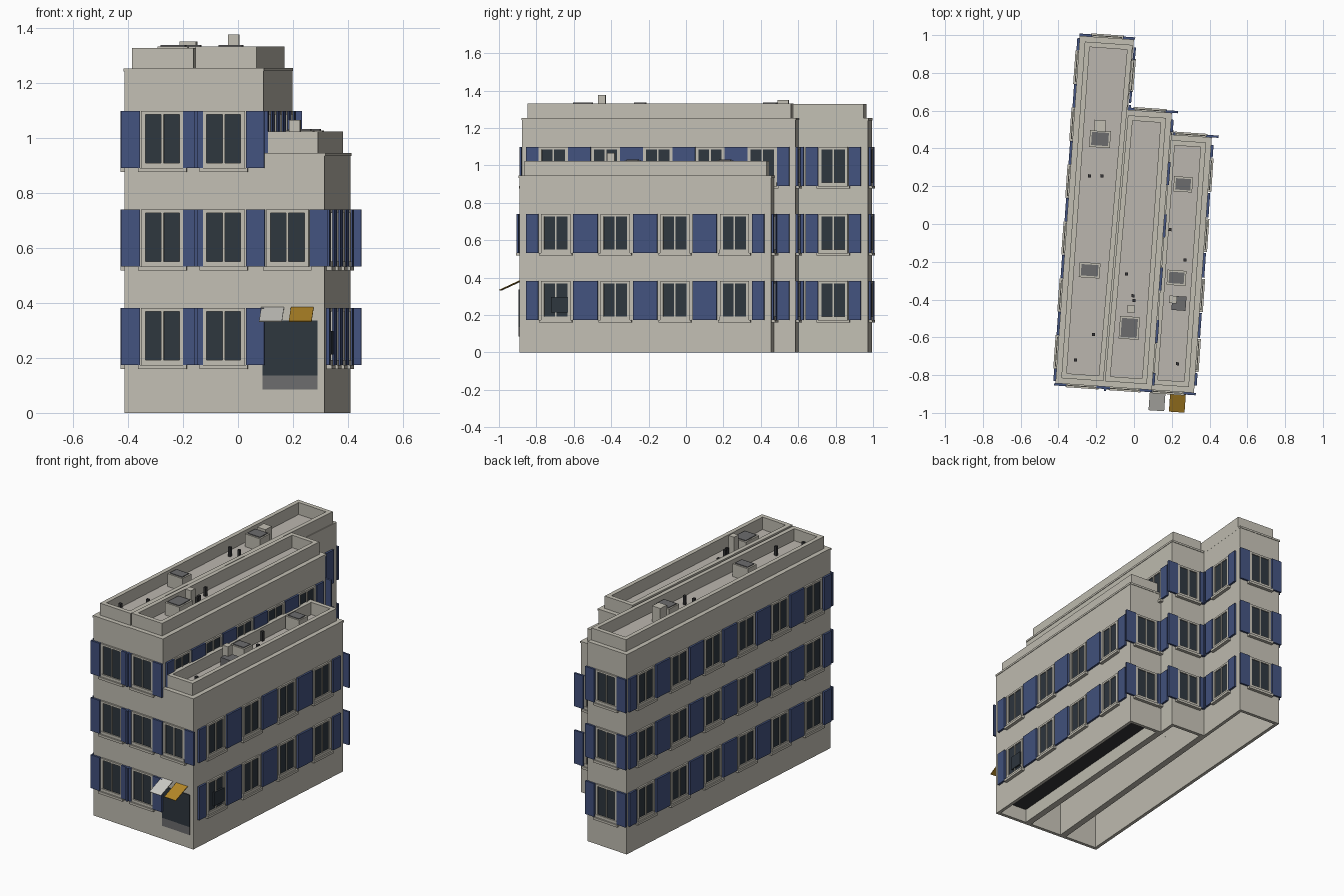
import bpy, bmesh, math
from mathutils import Matrix, Vector

cube = bpy.data.objects.get("Cube")
if cube:
    bpy.data.objects.remove(cube)

TURN = math.radians(-4)      # whole building is turned slightly


def material(name, r, g, b):
    m = bpy.data.materials.new(name)
    m.use_nodes = True
    m.diffuse_color = (r, g, b, 1)
    bsdf = next(n for n in m.node_tree.nodes if n.type == 'BSDF_PRINCIPLED')
    bsdf.inputs["Base Color"].default_value = (r, g, b, 1)
    return m


WALL = material("cream_plaster", .54, .52, .45)
ROOF = material("pale_roof", .50, .47, .43)
BLUE = material("blue_shutter", .055, .085, .21)
GLASS = material("dark_glass", .027, .037, .048)
GREY = material("mid_grey", .15, .15, .155)
DARK = material("dark_metal", .035, .035, .038)
PALE = material("pale_awning", .6, .59, .55)
OCHRE = material("ochre_awning", .45, .24, .02)

parts = {}                   # part name -> (bmesh, material)


def finish(name, bm, mats):
    bmesh.ops.recalc_face_normals(bm, faces=bm.faces)
    me = bpy.data.meshes.new(name)
    bm.to_mesh(me)
    bm.free()
    for m in mats:
        me.materials.append(m)
    ob = bpy.data.objects.new(name, me)
    ob.rotation_euler.z = TURN
    bpy.context.collection.objects.link(ob)


def box(part, mat, centre, size, frame=Matrix()):
    """Add a box to a named part."""
    bm = parts.setdefault(part, (bmesh.new(), mat))[0]
    m = frame @ Matrix.Translation(centre) @ Matrix.Diagonal((*size, 1))
    bmesh.ops.create_cube(bm, size=1, matrix=m)


def inset(poly, dists):
    """Offset each edge of a counter-clockwise outline inwards."""
    lines = []
    for i, p in enumerate(poly):
        d = (poly[(i + 1) % len(poly)] - p).normalized()
        lines.append((p + Vector((-d.y, d.x)) * dists[i], d))
    out = []
    for i in range(len(poly)):
        (p, d), (q, e) = lines[i - 1], lines[i]
        t = (q - p).cross(e) / d.cross(e)
        out.append(p + d * t)
    return out


def block(name, poly, top, rise, shared):
    """Hollow house with a lip, a set-back parapet and a sunken roof."""
    rings = [(.02, 0, top - .03), (.02, 0, 0), (0, 0, 0), (0, 0, top - .012),
             (-.003, 0, top - .012), (-.003, 0, top), (.026, 0, top),
             (.026, 0, top + rise), (.026, .027, top + rise), (.026, .027, top)]
    bm = bmesh.new()
    prev = None
    for a, b, z in rings:
        dists = [a * (.15 if i in shared and a != .02 else 1) + b for i in range(4)]
        ring = [bm.verts.new((p.x, p.y, z)) for p in inset(poly, dists)]
        if prev:
            for i in range(4):
                j = (i + 1) % 4
                bm.faces.new((prev[i], prev[j], ring[j], ring[i]))
        else:
            bm.faces.new(ring)
        prev = ring
    bm.faces.new(prev).material_index = 1
    finish(name, bm, [WALL, ROOF])


def wall_frame(a, b):
    """x runs along the wall, -y points out of it."""
    d = (b - a).normalized()
    return Matrix(((d.x, -d.y, 0, a.x), (d.y, d.x, 0, a.y),
                   (0, 0, 1, 0), (0, 0, 0, 1)))


def window(frame, t, z, reach):
    """Window centred at t, with shutters whose foot is at height z."""
    for s in (-1, 1):
        box("shutters", BLUE, (t + s * reach, -.009, z + .104), (.066, .012, .208), frame)
        box("window_glass", GLASS, (t + s * .033, -.001, z + .107), (.058, .006, .18), frame)
        box("window_frames", WALL, (t + s * .07, -.004, z + .107), (.016, .012, .2), frame)
    box("window_frames", WALL, (t, -.004, z + .107), (.009, .012, .18), frame)
    box("window_frames", WALL, (t, -.004, z + .201), (.15, .012, .012), frame)
    box("window_frames", WALL, (t, -.005, z + .009), (.156, .014, .018), frame)
    box("window_sills", WALL, (t, -.009, z - .007), (.176, .022, .015), frame)


def outline(*pts):
    return [Vector(p) for p in pts]


# Three adjoining houses: front left, front right, back right, back left
left = outline((-.353, -.867), (-.1, -.867), (-.069, .971), (-.353, .971))
middle = outline((-.1, -.867), (.153, -.867), (.156, .598), (-.0755, .598))
right = outline((.153, -.867), (.376, -.867), (.376, .483), (.1555, .483))
block("left_house", left, 1.252, .075, (1,))
block("middle_house", middle, 1.254, .078, (3,))
block("right_house", right, .945, .077, (3,))

# Windows: per wall, the first position, spacing, count, shutter reach
walls = [
    (left, 0, .139, 0, 1, .115), (left, 1, .122, .306, 6, .115),
    (left, 2, .141, 0, 1, .115), (left, 3, .165, .302, 6, .122),
    (middle, 0, .109, 0, 1, .115), (middle, 1, .167, .28, 5, .112),
    (middle, 2, .113, 0, 1, .115),
    (right, 0, .088, 0, 1, .115), (right, 1, .196, .319, 4, .127),
    (right, 2, .109, 0, 1, .115),
]
for house, edge, first, step, count, reach in walls:
    frame = wall_frame(house[edge], house[(edge + 1) % 4])
    for floor in range(2 if house is right else 3):
        if house is right and edge == 0 and floor == 0:
            continue         # the shop front is here
        for i in range(count):
            window(frame, first + i * step, .174 + .358 * floor, reach)

# Shop front with its floor slab, sign and awnings
front = wall_frame(right[0], right[1])
box("shop_window", GLASS, (.098, -.001, .235), (.2, .008, .2), front)
box("shop_base", GREY, (.098, -.001, .11), (.2, .008, .05), front)
box("shop_floor", DARK, (.265, -.192, .088), (.185, 1.31, .006))
box("side_sign", GLASS, (.382, -.65, .255), (.016, .09, .085))
slope = math.atan2(.05, .108)
for part, mat, t in (("pale_awning", PALE, .034), ("ochre_awning", OCHRE, .142)):
    tilt = front @ Matrix.Translation((t, -.056, .358)) @ Matrix.Rotation(slope, 4, 'X')
    box(part, mat, (0, 0, 0), (.083, .119, .004), tilt)


def local(x, y):
    """Plan position before the building is turned."""
    return (Matrix.Rotation(-TURN, 2) @ Vector((x, y)))


# Roof hatches: cream curb with a grey lid
for x, y, sx, sy, z in ((-.18, .45, .11, .09, 1.25), (-.235, -.245, .11, .08, 1.25),
                        (-.025, -.55, .105, .12, 1.25), (.26, .21, .1, .08, .945),
                        (.225, -.285, .1, .08, .945)):
    p = local(x, y)
    box("roof_hatches", WALL, (p.x, p.y, z + .041), (sx, sy, .082))
    box("hatch_lids", GREY, (p.x, p.y, z + .084), (sx - .02, sy - .02, .006))

# Chimneys and a low vent unit
for x, y, sx, sy, z, top in ((-.18, .52, .06, .06, 1.25, 1.35),
                             (-.015, -.45, .04, .04, 1.25, 1.375),
                             (.207, -.4, .04, .04, .945, 1.065)):
    p = local(x, y)
    box("chimneys", WALL, (p.x, p.y, (z + top) / 2), (sx, sy, top - z))
p = local(.238, -.42)
box("vent_unit", GREY, (p.x, p.y, .975), (.075, .075, .06))

# Small vent pipes
for x, y, z in ((-.235, .255, 1.25), (-.17, .255, 1.25), (-.215, -.585, 1.25),
                (-.31, -.72, 1.25), (-.04, -.265, 1.25), (-.005, -.38, 1.25),
                (0, -.405, 1.25), (.19, -.03, .945), (.27, -.19, .945),
                (.23, -.74, .945)):
    p = local(x, y)
    box("vent_pipes", DARK, (p.x, p.y, z + .03), (.016, .016, .06))

for name, (bm, mat) in parts.items():
    finish(name, bm, [mat])
